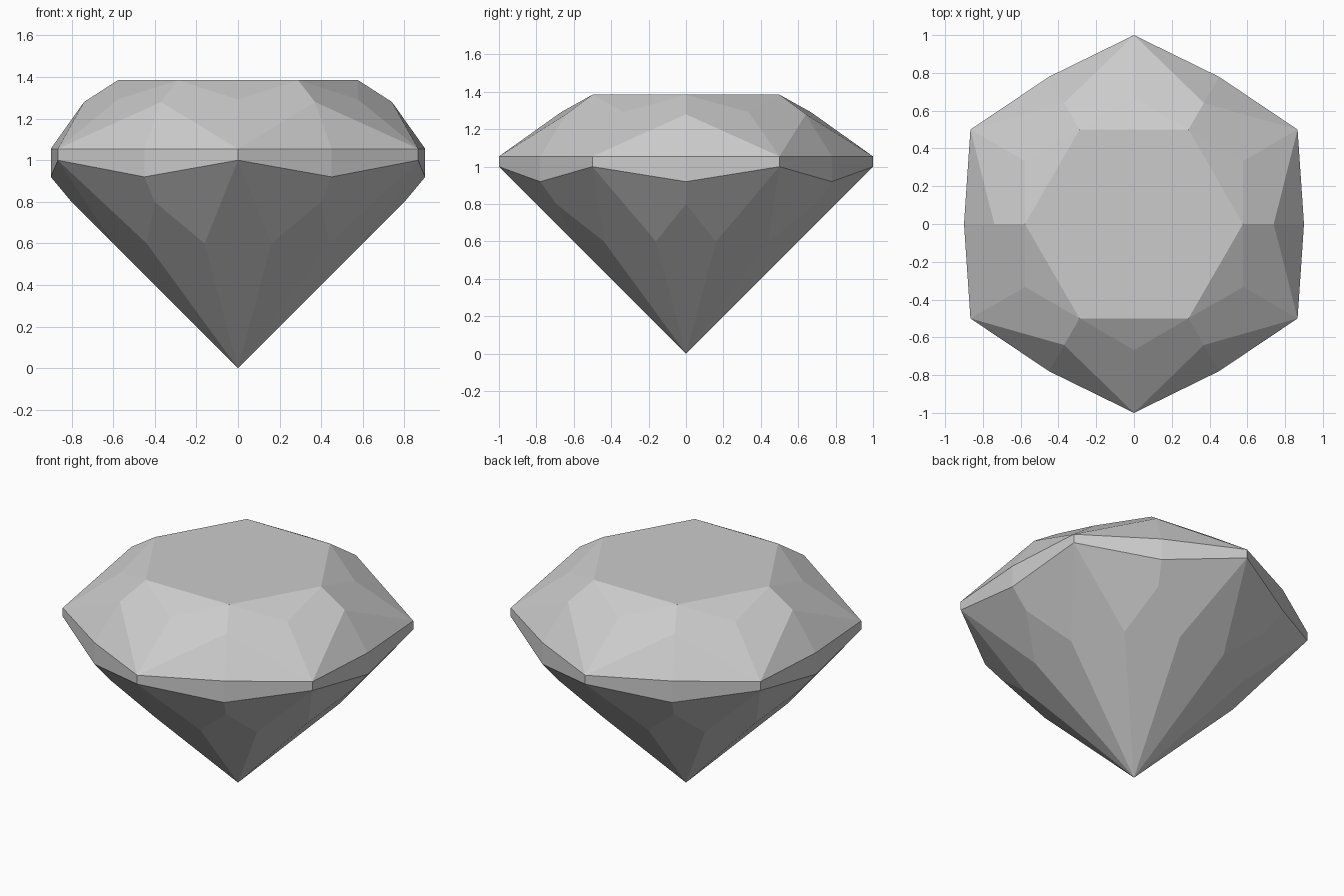
import bpy, bmesh
from math import cos, sin, radians

cube = bpy.data.objects.get("Cube")
if cube:
    bpy.data.objects.remove(cube, do_unlink=True)

SIDES = 6
bm = bmesh.new()


def ring(radius, z, start, step=60):
    """Evenly spaced vertices around the vertical axis."""
    return [bm.verts.new((radius * cos(radians(a)), radius * sin(radians(a)), z))
            for a in range(start, start + 360, step)]


# Crown levels: even rings sit on the mid-side axes, odd ones on the corner axes
table = ring(0.577, 1.385, 0)
bezel = ring(0.74, 1.28, 0)
star = ring(0.667, 1.292, 30)
# Girdle levels
corner_top = ring(1.0, 1.055, 30)
corner_low = ring(1.0, 1.0, 30)
mid_top = ring(0.9, 1.055, 0)
mid_low = ring(0.9, 0.92, 0)
# Pavilion levels
upper = ring(0.8, 0.8, 0)
lower = ring(0.621, 0.6, 15, 30)
tip = bm.verts.new((0, 0, 0))

bm.faces.new(table)
for i in range(SIDES):
    n = (i + 1) % SIDES
    near, far = lower[2 * i], lower[2 * i + 1]
    facets = [
        # Crown
        (table[i], star[i], table[n]),
        (table[i], bezel[i], corner_top[i], star[i]),
        (table[n], star[i], corner_top[i], bezel[n]),
        (bezel[i], mid_top[i], corner_top[i]),
        (bezel[n], corner_top[i], mid_top[n]),
        # Girdle
        (mid_top[i], mid_low[i], corner_low[i], corner_top[i]),
        (corner_top[i], corner_low[i], mid_low[n], mid_top[n]),
        # Pavilion
        (mid_low[i], upper[i], near, corner_low[i]),
        (mid_low[n], corner_low[i], far, upper[n]),
        (corner_low[i], near, tip, far),
        (upper[i], lower[2 * i - 1], tip, near),
    ]
    for facet in facets:
        bm.faces.new(facet)
bmesh.ops.recalc_face_normals(bm, faces=bm.faces)

# Single flat grey stone
mesh = bpy.data.meshes.new("cut_gem")
bm.to_mesh(mesh)
bm.free()
grey = bpy.data.materials.new("light grey")
grey.use_nodes = True
colour = (0.6, 0.6, 0.6, 1)
grey.diffuse_color = colour
grey.node_tree.nodes["Principled BSDF"].inputs["Base Color"].default_value = colour
mesh.materials.append(grey)
gem = bpy.data.objects.new("cut_gem", mesh)
bpy.context.collection.objects.link(gem)
